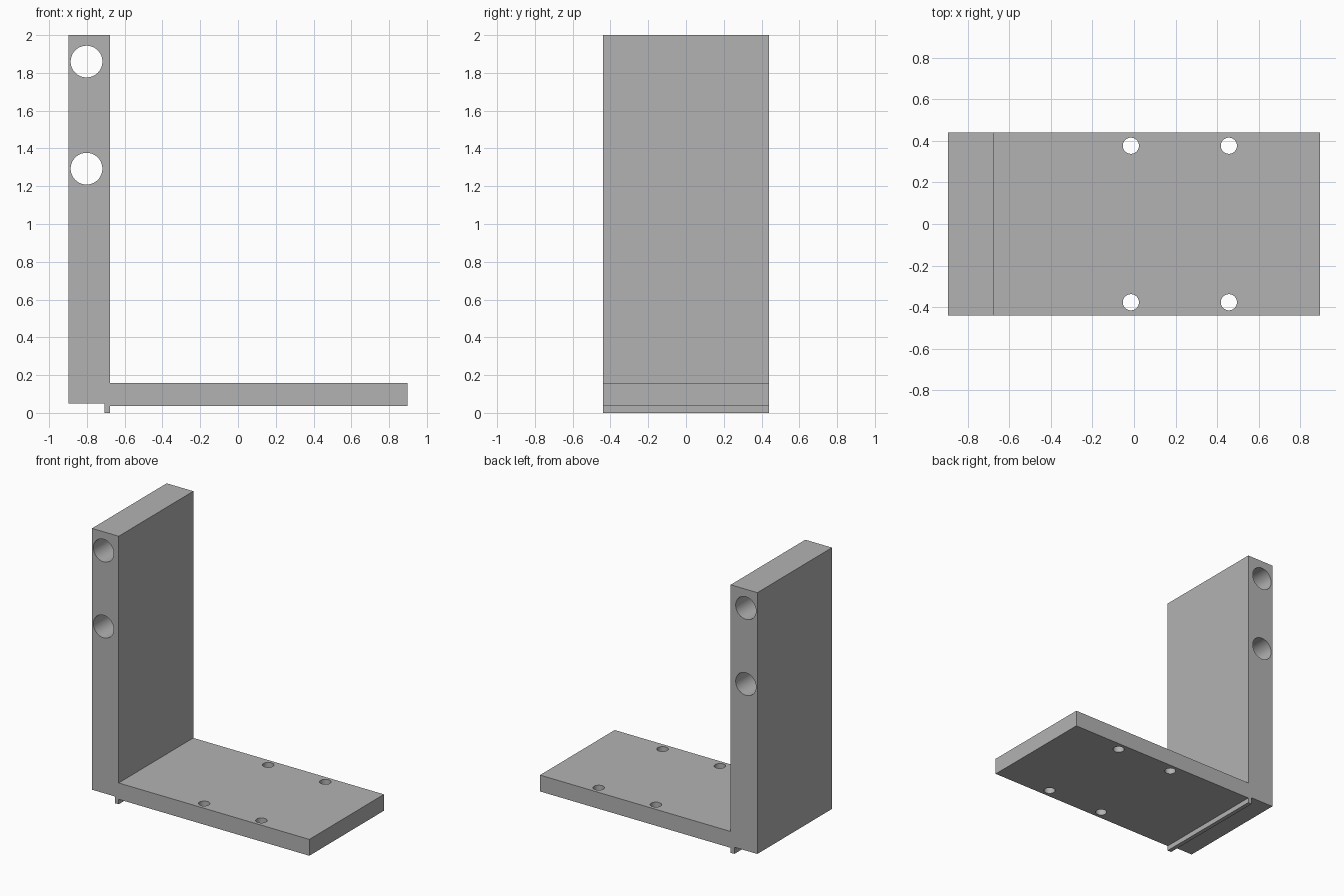
import bpy
import bmesh
from math import radians

cube = bpy.data.objects.get("Cube")
if cube:
    bpy.data.objects.remove(cube, do_unlink=True)

HALF_DEPTH = 0.44

grey = bpy.data.materials.new("plain grey")
grey.use_nodes = True
colour = (0.45, 0.45, 0.45, 1)
grey.diffuse_color = colour
grey.node_tree.nodes["Principled BSDF"].inputs["Base Color"].default_value = colour


def extrude_profile(name, points):
    """Extrude an x-z outline along y."""
    bm = bmesh.new()
    face = bm.faces.new([bm.verts.new((x, -HALF_DEPTH, z)) for x, z in points])
    result = bmesh.ops.extrude_face_region(bm, geom=[face])
    verts = [v for v in result["geom"] if isinstance(v, bmesh.types.BMVert)]
    bmesh.ops.translate(bm, verts=verts, vec=(0, 2 * HALF_DEPTH, 0))
    bmesh.ops.recalc_face_normals(bm, faces=bm.faces)
    mesh = bpy.data.meshes.new(name)
    bm.to_mesh(mesh)
    bm.free()
    obj = bpy.data.objects.new(name, mesh)
    bpy.context.collection.objects.link(obj)
    mesh.materials.append(grey)
    return obj


def drill(target, name, location, radius, length, rotation=(0, 0, 0)):
    """Cut a round through hole and remove the cutter."""
    bpy.ops.mesh.primitive_cylinder_add(vertices=64, radius=radius, depth=length,
                                        location=location, rotation=rotation)
    cutter = bpy.context.object
    cutter.name = name
    cutter.hide_render = True
    cutter.data.materials.append(grey)
    mod = target.modifiers.new(name, "BOOLEAN")
    mod.operation = "DIFFERENCE"
    mod.solver = "EXACT"
    mod.object = cutter
    bpy.context.view_layer.objects.active = target
    bpy.ops.object.modifier_apply(modifier=mod.name)
    bpy.data.objects.remove(cutter, do_unlink=True)


# L-shaped bracket: upright wall, flat base and locating lip below the corner
left, inner, right = -0.897, -0.677, 0.897
bracket = extrude_profile("angle_bracket", [
    (left, 0.05), (-0.708, 0.05), (-0.708, 0), (inner, 0), (inner, 0.037),
    (right, 0.037), (right, 0.159), (inner, 0.159), (inner, 2), (left, 2)])

# Large bores running the full depth of the wall
for z in (1.293, 1.86):
    drill(bracket, "wall_bore", (-0.802, 0, z), 0.084, 2, (radians(90), 0, 0))

# Four screw holes through the base
for x in (-0.015, 0.457):
    for y in (-0.377, 0.377):
        drill(bracket, "screw_hole", (x, y, 0.1), 0.039, 0.5)

# Smooth bores with sharp rims
bpy.ops.object.select_all(action="DESELECT")
bracket.select_set(True)
bpy.context.view_layer.objects.active = bracket
bpy.ops.object.shade_smooth_by_angle(angle=radians(30))
